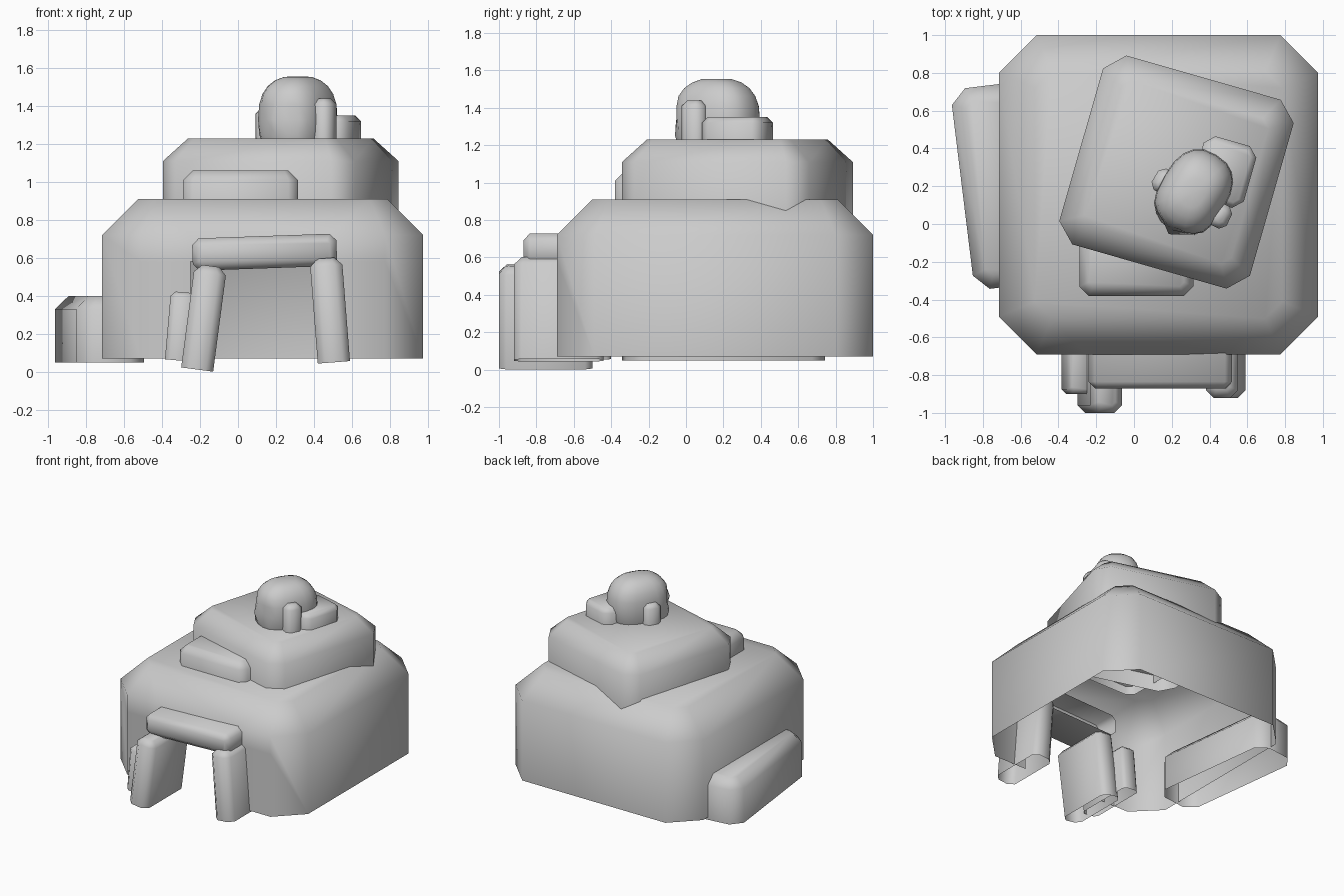
import bpy, bmesh
from math import radians, cos, sin
from mathutils import Vector

if "Cube" in bpy.data.objects:
    bpy.data.objects.remove(bpy.data.objects["Cube"])


def finish(name, bm, loc, rot, angle):
    bmesh.ops.recalc_face_normals(bm, faces=bm.faces)
    me = bpy.data.meshes.new(name)
    bm.to_mesh(me)
    bm.free()
    ob = bpy.data.objects.new(name, me)
    bpy.context.collection.objects.link(ob)
    ob.location = loc
    ob.rotation_euler = [radians(a) for a in rot]
    bpy.ops.object.select_all(action='DESELECT')
    ob.select_set(True)
    bpy.context.view_layer.objects.active = ob
    bpy.ops.object.shade_smooth_by_angle(angle=radians(angle))
    return ob


def block_mesh(size, c, top):
    """Chamfered stone with an open base: octagonal rings plus a cap."""
    bm = bmesh.new()
    w, d, h = size

    def ring(z, inset, k):
        x, y = w / 2 - inset, d / 2 - inset
        pts = [(x, -y + k), (x, y - k), (x - k, y), (-x + k, y),
               (-x, y - k), (-x, -y + k), (-x + k, -y), (x - k, -y)]
        return [bm.verts.new((px, py, z)) for px, py in pts]

    rings = [ring(0, 0, c), ring(h - top, 0, c), ring(h, top, c * 0.45)]
    for a, b in zip(rings, rings[1:]):
        for i in range(8):
            j = (i + 1) % 8
            bm.faces.new((a[i], a[j], b[j], b[i]))
    bm.faces.new(rings[-1])
    bmesh.ops.recalc_face_normals(bm, faces=bm.faces)
    return bm


def block(name, loc, size, c, top=None, rot=(0, 0, 0)):
    return finish(name, block_mesh(size, c, top or c), loc, rot, 50)


# Lower mound: hollow shell with a doorway cut in the front wall
cx, cy, cz = 0.13, 0.155, 0.07
x0, x1, ztop = -0.25 - cx, 0.48 - cx, 0.58 - cz
bm = block_mesh((1.69, 1.69, 0.84), 0.2, 0.19)
for co, no in (((x0, 0, 0), (1, 0, 0)), ((x1, 0, 0), (1, 0, 0)),
               ((0, 0, ztop), (0, 0, 1))):
    front = [f for f in bm.faces
             if f.normal.y < -0.9 and f.calc_center_median().y < -0.8]
    geom = front + list({e for f in front for e in f.edges}) \
        + list({v for f in front for v in f.verts})
    bmesh.ops.bisect_plane(bm, geom=geom, plane_co=co, plane_no=no)
    bm.normal_update()
door = []
for f in bm.faces:
    m = f.calc_center_median()
    if m.y < -0.8 and x0 < m.x < x1 and m.z < ztop and f.normal.y < -0.9:
        door.append(f)
bmesh.ops.delete(bm, geom=door, context='FACES')
finish("lower_mound", bm, (cx, cy, cz), (0, 0, 0), 50)

# Upper tier, turned on the mound
block("upper_tier", (0.225, 0.275, 0.78), (1.05, 1.04, 0.45), 0.1, 0.12, (0, 0, -16))

# Loose stones against the tier and the left wall
block("front_step", (0.013, -0.14, 0.84), (0.605, 0.48, 0.22), 0.05)
block("side_stone", (-0.73, 0.20, 0.05), (0.36, 1.07, 0.35), 0.08, 0.07, (0, 0, 7))

# Doorway: leaning posts and lintel
block("left_post", (-0.215, -0.75, 0.012), (0.17, 0.5, 0.55), 0.04, 0.04, (0, 7.5, 0))
block("right_post", (0.505, -0.68, 0.05), (0.17, 0.48, 0.55), 0.04, 0.04, (0, -4.5, 0))
block("inner_post", (-0.315, -0.65, 0.06), (0.14, 0.5, 0.36), 0.025, 0.025, (0, 5, 0))
block("lintel", (0.14, -0.5, 0.63), (0.76, 0.17, 0.37), 0.035, 0.035, (90, -2, 0))

# Carved head: boxy ellipsoid with eye sockets, nose and brow
bm = bmesh.new()
bmesh.ops.create_uvsphere(bm, u_segments=20, v_segments=12, radius=1)
for v in bm.verts:
    p = Vector([(abs(a) ** 0.8) * (1 if a > 0 else -1) for a in v.co])
    p = Vector((p.x * 0.18, p.y * 0.235, p.z * 0.23))
    for s in (-1, 1):
        d = (p - Vector((s * 0.08, -0.2, 0.03))).length
        if d < 0.06:
            p.y += 0.035 * (1 - d / 0.06) + 0.01
    if p.y < -0.15 and abs(p.x) < 0.025 and -0.06 < p.z < 0.03:
        p.y -= 0.02
    p.z = min(p.z, 0.225)
    v.co = p
low = [v for v in bm.verts if v.co.z < -0.14]
bmesh.ops.delete(bm, geom=low, context='VERTS')
finish("carved_head", bm, (0.315, 0.165, 1.33), (0, 0, -31), 60)

# Stones propped around the head
block("right_ear_stone", (0.455, 0.045, 1.19), (0.11, 0.13, 0.25), 0.03, 0.03, (0, 0, -25))
block("left_ear_stone", (0.15, 0.23, 1.19), (0.09, 0.13, 0.2), 0.03, 0.03, (0, 0, -31))
block("back_stone", (0.475, 0.275, 1.19), (0.29, 0.34, 0.16), 0.05, 0.03, (0, 0, -16))
